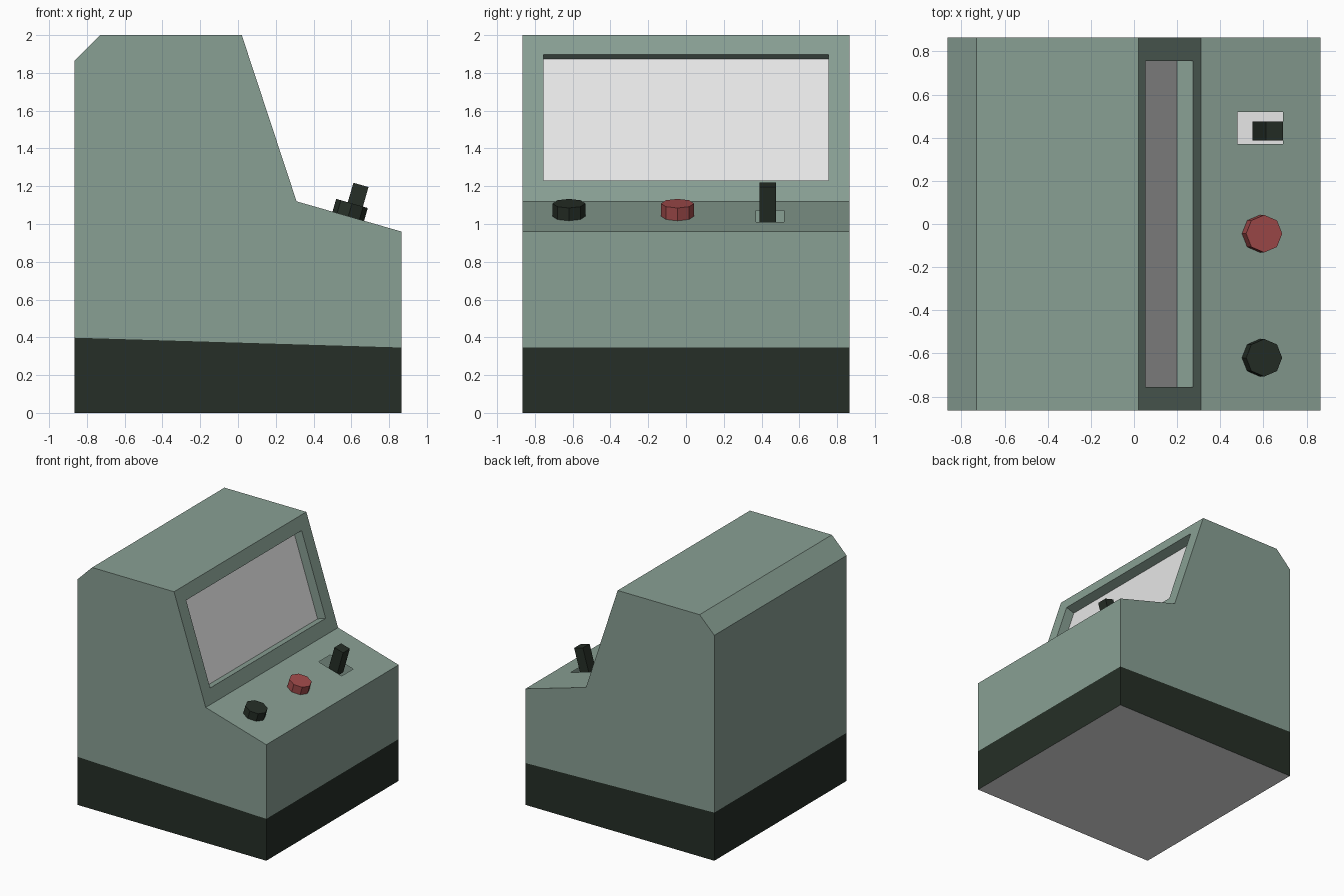
import bpy, bmesh, math
from mathutils import Vector, Matrix

if "Cube" in bpy.data.objects:
    bpy.data.objects.remove(bpy.data.objects["Cube"])


def material(name, rgb):
    m = bpy.data.materials.new(name)
    m.diffuse_color = (*rgb, 1)
    m.use_nodes = True
    m.node_tree.nodes["Principled BSDF"].inputs["Base Color"].default_value = m.diffuse_color
    return m


GREEN = material("sage green", (0.25, 0.35, 0.296))
DARK = material("dark green", (0.019, 0.028, 0.020))
WHITE = material("light grey", (0.8, 0.8, 0.8))
RED = material("muted red", (0.366, 0.072, 0.072))

HALF = 0.865
PROFILE = [(-HALF, 0), (HALF, 0), (HALF, 0.96), (0.31, 1.12),
           (0.02, 2.0), (-0.73, 2.0), (-HALF, 1.865)]
PANEL_N = Vector((0.16, 0, 0.555)).normalized()     # control panel normal
SCREEN_N = Vector((0.88, 0, 0.29)).normalized()     # sloped front normal


def finish(bm, name, mats):
    me = bpy.data.meshes.new(name)
    bm.to_mesh(me)
    bm.free()
    for m in mats:
        me.materials.append(m)
    ob = bpy.data.objects.new(name, me)
    bpy.context.collection.objects.link(ob)
    return ob


def cut_frame(bm, normal, x0, x1, y0, y1):
    """Inset the face with this normal to a rectangle given in x and y."""
    face = max(bm.faces, key=lambda f: f.normal.dot(normal))
    base = face.calc_center_median()
    bmesh.ops.inset_individual(bm, faces=[face], thickness=0.05)
    mid = face.calc_center_median()
    for v in face.verts:
        x = x1 if v.co.x > mid.x else x0
        y = y1 if v.co.y > mid.y else y0
        v.co = (x, y, base.z - (x - base.x) * normal.x / normal.z)
    return face


# Cabinet shell: side profile extruded across the width
bm = bmesh.new()
side = bm.faces.new([bm.verts.new((x, -HALF, z)) for x, z in PROFILE])
ext = bmesh.ops.extrude_face_region(bm, geom=[side], use_keep_orig=True)
moved = [v for v in ext["geom"] if isinstance(v, bmesh.types.BMVert)]
bmesh.ops.translate(bm, verts=moved, vec=(0, 2 * HALF, 0))
bmesh.ops.recalc_face_normals(bm, faces=bm.faces[:])

# Slightly sloping colour line above the dark base
line_co, line_no = Vector((0, 0, 0.372)), Vector((0.03, 0, 1)).normalized()
bmesh.ops.bisect_plane(bm, geom=bm.verts[:] + bm.edges[:] + bm.faces[:],
                       plane_co=line_co, plane_no=line_no)
bm.normal_update()
for f in bm.faces:
    if f.normal.z < -0.9:
        f.material_index = 2
    elif (f.calc_center_median() - line_co).dot(line_no) < 0:
        f.material_index = 1

# Open slot for the joystick
slot = cut_frame(bm, PANEL_N, 0.48, 0.69, 0.37, 0.52)
bmesh.ops.delete(bm, geom=[slot], context='FACES')

# Recessed screen
bm.normal_update()
screen = cut_frame(bm, SCREEN_N, 0.054, 0.274, -0.755, 0.755)
res = bmesh.ops.extrude_discrete_faces(bm, faces=[screen])
screen = res["faces"][0]
bmesh.ops.translate(bm, verts=screen.verts[:], vec=SCREEN_N * -0.078)
screen.material_index = 2
finish(bm, "cabinet", [GREEN, DARK, WHITE])

# Rotation that stands parts upright on the sloping control panel
TILT = Matrix.Rotation(math.atan2(PANEL_N.x, PANEL_N.z), 4, 'Y')


def button(name, y, mat):
    bm = bmesh.new()
    place = Matrix.Translation(Vector((0.584, y, 1.041)) + PANEL_N * 0.033)
    bmesh.ops.create_cone(bm, cap_ends=True, segments=8, radius1=0.087,
                          radius2=0.087, depth=0.075, matrix=place @ TILT)
    finish(bm, name, [mat])


button("red_button", -0.045, RED)
button("dark_button", -0.62, DARK)

# Joystick: square bar reaching down into the slot
bm = bmesh.new()
place = Matrix.Translation(Vector((0.651, 0.432, 1.207)) - PANEL_N * 0.11)
bmesh.ops.create_cube(bm, size=1, matrix=place @ TILT @ Matrix.Diagonal((0.083, 0.088, 0.22, 1)))
finish(bm, "joystick", [DARK])
